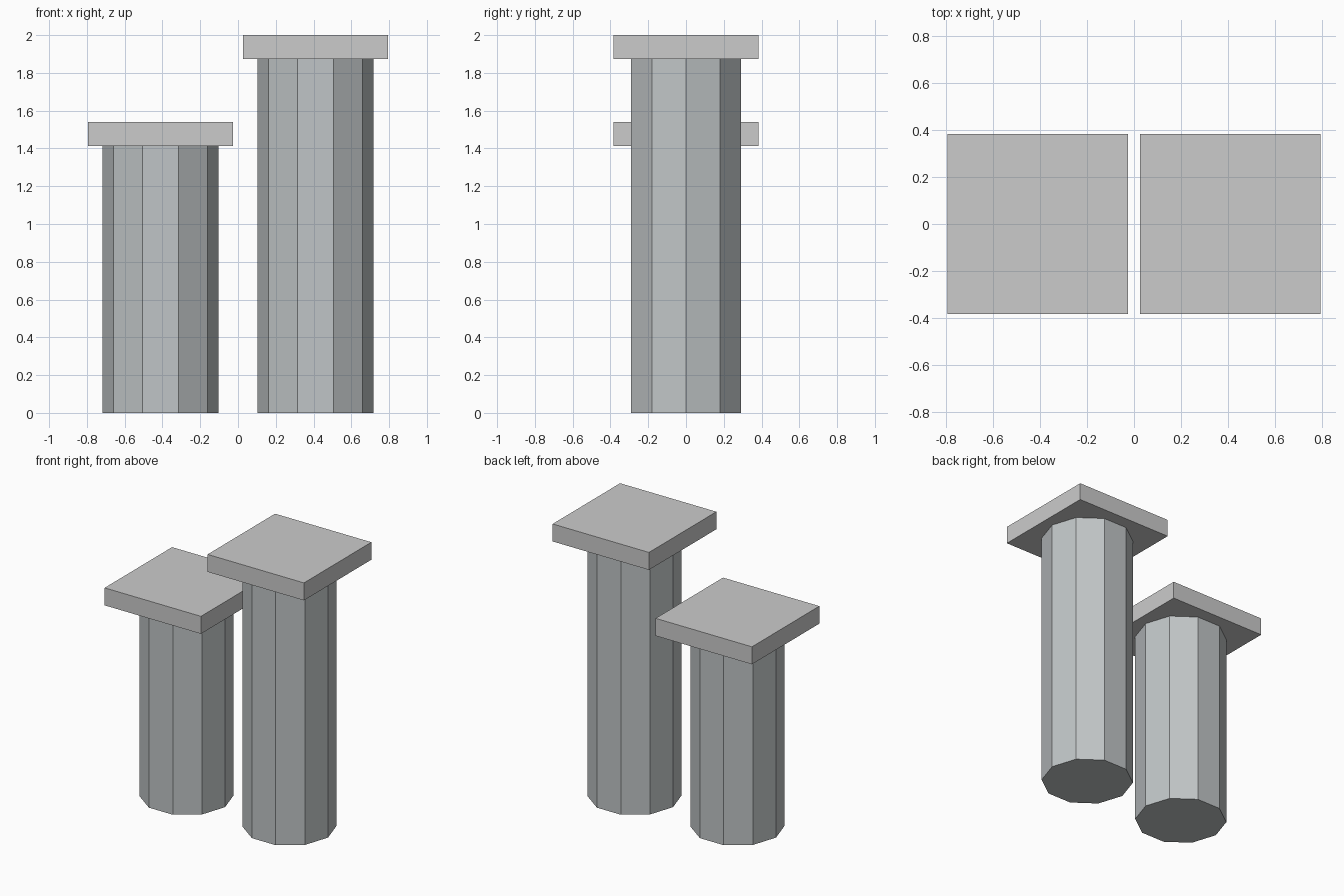
import bpy
from math import radians

if "Cube" in bpy.data.objects:
    bpy.data.objects.remove(bpy.data.objects["Cube"])

# Slightly blue grey for the shafts
stone = bpy.data.materials.new("shaft_grey")
stone.diffuse_color = (0.53, 0.56, 0.57, 1.0)
stone.use_nodes = True
stone.node_tree.nodes["Principled BSDF"].inputs["Base Color"].default_value = stone.diffuse_color

CAP_SIZE, CAP_THICK, RADIUS = 0.767, 0.126, 0.307


def pillar(side, x, height):
    # Ten-sided shaft with a corner pointing along x
    shaft_h = height - CAP_THICK
    bpy.ops.mesh.primitive_cylinder_add(
        vertices=10, radius=RADIUS, depth=shaft_h,
        location=(x, 0, shaft_h / 2), rotation=(0, 0, radians(90)))
    shaft = bpy.context.object
    shaft.name = side + "_shaft"
    shaft.data.materials.append(stone)

    # Square slab on top
    bpy.ops.mesh.primitive_cube_add(size=1, location=(x, 0, height - CAP_THICK / 2))
    cap = bpy.context.object
    cap.name = side + "_cap"
    cap.scale = (CAP_SIZE, CAP_SIZE, CAP_THICK)


pillar("left", -0.41, 1.54)
pillar("right", 0.41, 2.0)
